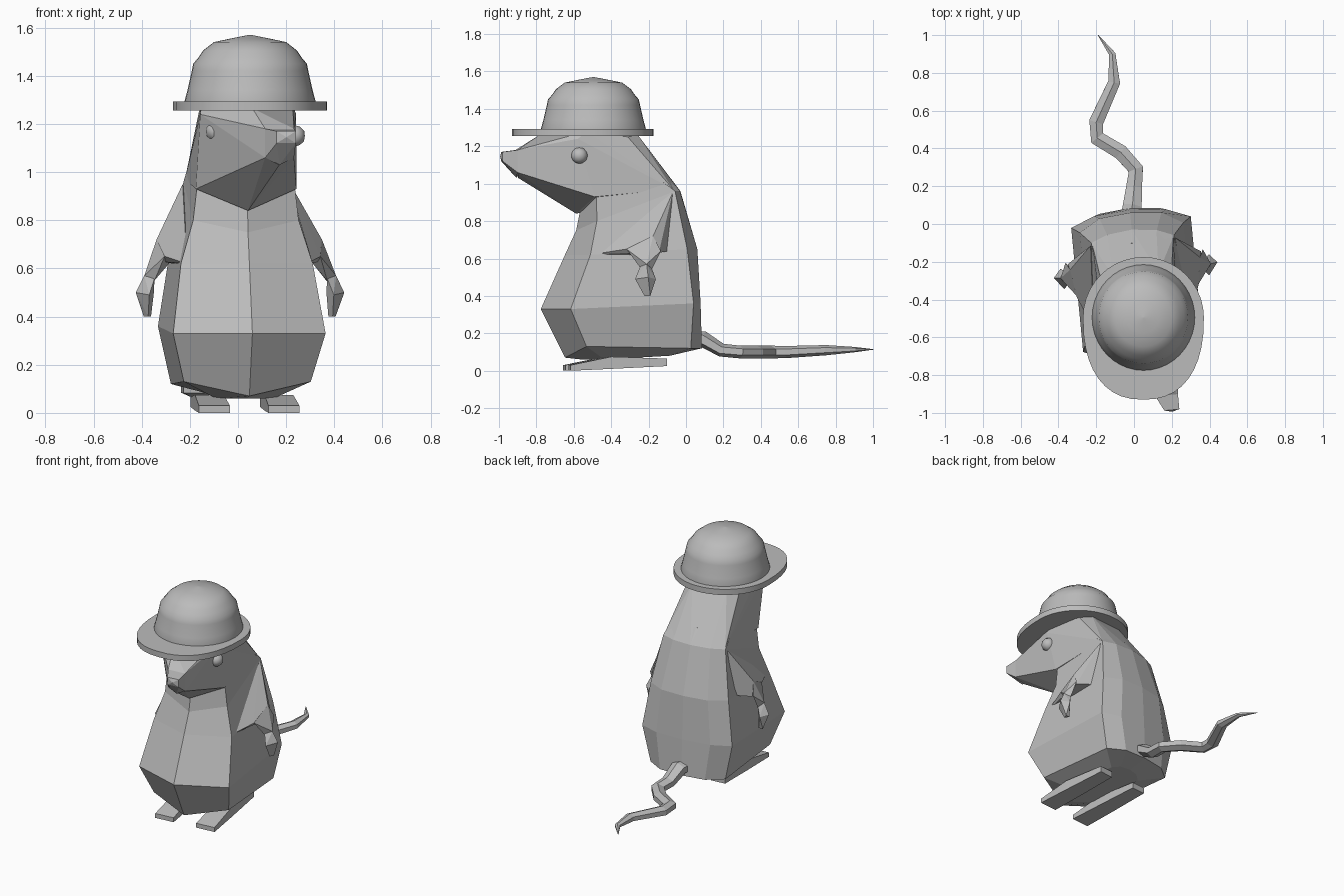
import bpy, bmesh, math
from mathutils import Vector, Matrix

cube = bpy.data.objects.get("Cube")
if cube:
    bpy.data.objects.remove(cube, do_unlink=True)

grey = bpy.data.materials.new("plain_grey")
grey.use_nodes = True
grey.diffuse_color = (0.5, 0.5, 0.5, 1)
grey.node_tree.nodes["Principled BSDF"].inputs["Base Color"].default_value = (0.5, 0.5, 0.5, 1)

# The whole animal is turned slightly about the vertical axis
TURN = Matrix.Translation((-0.015, 0, 0)) @ Matrix.Rotation(math.radians(5.5), 4, 'Z')


def finish(name, bm, matrix=None):
    bmesh.ops.recalc_face_normals(bm, faces=bm.faces)
    if matrix:
        bm.transform(matrix)
    mesh = bpy.data.meshes.new(name)
    bm.to_mesh(mesh)
    bm.free()
    mesh.materials.append(grey)
    obj = bpy.data.objects.new(name, mesh)
    bpy.context.collection.objects.link(obj)
    return obj


def loft(name, rings, matrix=None):
    bm = bmesh.new()
    rows = [[bm.verts.new(p) for p in ring] for ring in rings]
    n = len(rows[0])
    for a, b in zip(rows, rows[1:]):
        for i in range(n):
            j = (i + 1) % n
            bm.faces.new((a[i], a[j], b[j], b[i]))
    bm.faces.new(rows[0])
    bm.faces.new(rows[-1])
    return finish(name, bm, matrix)


def hull(name, points, mirror=1):
    bm = bmesh.new()
    for x, y, z in points:
        bm.verts.new((x * mirror, y, z))
    res = bmesh.ops.convex_hull(bm, input=bm.verts)
    loose = [v for v in bm.verts if not v.link_faces]
    bmesh.ops.delete(bm, geom=loose, context='VERTS')
    return finish(name, bm, TURN)


def both(points):
    return points + [(-x, y, z) for x, y, z in points if x]


def smooth(obj, angle):
    bpy.ops.object.select_all(action='DESELECT')
    obj.select_set(True)
    bpy.context.view_layer.objects.active = obj
    bpy.ops.object.shade_smooth_by_angle(angle=math.radians(angle))


# Body: belly centre, belly corner, back corner, back middle as (y, z), plus half width
def body_ring(w, belly, corner, back, spine):
    half = [(w, *corner), (w, *back), (w * 0.6, spine[0] - 0.015, spine[1])]
    other = [(-x, y, z) for x, y, z in reversed(half)]
    return [(0, *belly)] + half + [(0, *spine)] + other


loft("body", [
    body_ring(0.12, (-0.56, 0.06), (-0.45, 0.06), (-0.1, 0.08), (-0.05, 0.09)),
    body_ring(0.265, (-0.65, 0.07), (-0.56, 0.13), (0.0, 0.12), (0.085, 0.12)),
    body_ring(0.318, (-0.78, 0.33), (-0.65, 0.33), (0.01, 0.36), (0.075, 0.36)),
    body_ring(0.275, (-0.65, 0.62), (-0.54, 0.62), (-0.02, 0.65), (0.06, 0.65)),
    body_ring(0.22, (-0.59, 0.75), (-0.5, 0.8), (-0.08, 0.96), (-0.03, 0.96)),
    body_ring(0.205, (-0.57, 0.85), (-0.5, 0.93), (-0.2, 1.05), (-0.1, 1.05)),
], TURN)

# Head, with the muzzle turned a little further to the left
muzzle = [(0.1 + s * 0.06, -0.92, z) for s in (-1, 1) for z in (1.06, 1.18)]
hull("head", both([
    (0.21, -0.51, 0.93), (0.2, -0.6, 1.24), (0.19, -0.55, 1.28), (0.12, -0.27, 1.26),
    (0.18, -0.33, 1.25), (0.215, -0.09, 0.97), (0.13, -0.045, 0.96),
]) + muzzle + [(0, -0.59, 0.84), (0, -0.03, 0.96), (0, -0.78, 1.265), (0.1, -0.91, 1.03)])
nose_tip = [(0.12 + s * 0.04, -1.0, z) for s in (-1, 1) for z in (1.12, 1.17)]
hull("nose", muzzle + nose_tip + [(0.1, -0.92, 1.03), (0.12, -1.01, 1.145)])

# Eyes
for name, place in (("left_eye", (0.235, -0.57, 1.15)), ("right_eye", (-0.09, -0.63, 1.17))):
    bm = bmesh.new()
    bmesh.ops.create_icosphere(bm, subdivisions=2, radius=0.045)
    eye = finish(name, bm, Matrix.Translation(place))
    smooth(eye, 40)

# Arms, hands and feet
for side, s in (("left", 1), ("right", -1)):
    hull(side + "_upper_arm", [
        (0.225, -0.094, 0.95), (0.21, -0.12, 0.9), (0.25, -0.54, 0.62), (0.26, -0.12, 0.64),
        (0.345, -0.21, 0.72), (0.325, -0.354, 0.65), (0.355, -0.18, 0.63), (0.28, -0.3, 0.62),
    ], s)
    hull(side + "_forearm", [
        (0.345, -0.21, 0.72), (0.325, -0.35, 0.65), (0.365, -0.17, 0.64), (0.3, -0.28, 0.62),
        (0.36, -0.28, 0.55), (0.4, -0.25, 0.57), (0.37, -0.22, 0.54),
    ], s)
    hull(side + "_hand", [
        (0.36, -0.28, 0.56), (0.4, -0.25, 0.57), (0.37, -0.22, 0.55), (0.435, -0.245, 0.5),
        (0.385, -0.31, 0.49), (0.36, -0.25, 0.5), (0.395, -0.2, 0.49),
        (0.385, -0.26, 0.4), (0.4, -0.23, 0.4), (0.37, -0.23, 0.4),
    ], s)
    foot = []
    for y, low, high, w in ((-0.64, 0, 0.03, 0.065), (-0.42, 0.01, 0.075, 0.06),
                            (-0.12, 0.025, 0.065, 0.05)):
        foot += [(0.145 + k * w, y, z) for k in (-1, 1) for z in (low, high)]
    hull(side + "_foot", foot, s)

# Tail: squared tube along a winding path of (x, y, z, half width)
path = [(-0.02, 0.04, 0.17, 0.05), (-0.01, 0.09, 0.17, 0.05), (0.0, 0.19, 0.11, 0.042),
        (0.01, 0.29, 0.1, 0.04), (-0.07, 0.38, 0.1, 0.04), (-0.195, 0.455, 0.1, 0.04),
        (-0.2, 0.54, 0.1, 0.038), (-0.105, 0.75, 0.11, 0.032), (-0.115, 0.9, 0.113, 0.017),
        (-0.19, 1.0, 0.114, 0.002)]
rings = []
for i, (x, y, z, r) in enumerate(path):
    a, b = path[max(i - 1, 0)], path[min(i + 1, len(path) - 1)]
    ahead = Vector(b[:3]) - Vector(a[:3])
    across = Vector((ahead.y, -ahead.x, 0)).normalized() * r
    up = across.cross(ahead).normalized() * r * 0.85
    c = Vector((x, y, z))
    rings.append([c + across + up * 0.5, c + up, c - across + up * 0.5,
                  c - across - up * 0.5, c - up, c + across - up * 0.5])
loft("tail", rings)

# Hat crown and brim
HX, HY, N = 0.05, -0.495, 40
turns = [2 * math.pi * i / N for i in range(N)]
profile = [(0.27, 1.27), (0.272, 1.295), (0.26, 1.34), (0.242, 1.42), (0.236, 1.45),
           (0.215, 1.475), (0.195, 1.505), (0.15, 1.54), (0.08, 1.555), (0.004, 1.57)]
crown = loft("hat_crown", [[(HX + r * math.cos(t), HY + r * math.sin(t) * 1.03, z)
                            for t in turns] for r, z in profile])
smooth(crown, 50)


def brim_point(t, z):
    c, s = math.cos(t), math.sin(t)
    if s > 0:
        return (HX + 0.32 * c, HY + 0.32 * s, z)
    # The peak reaches forward and is a little squarer
    x = math.copysign(abs(c) ** 0.85, c) * 0.32
    return (HX + x, HY - 0.435 * abs(s) ** 0.85, z)


brim = loft("hat_brim", [[brim_point(t, z) for t in turns] for z in (1.255, 1.293)])
smooth(brim, 30)
